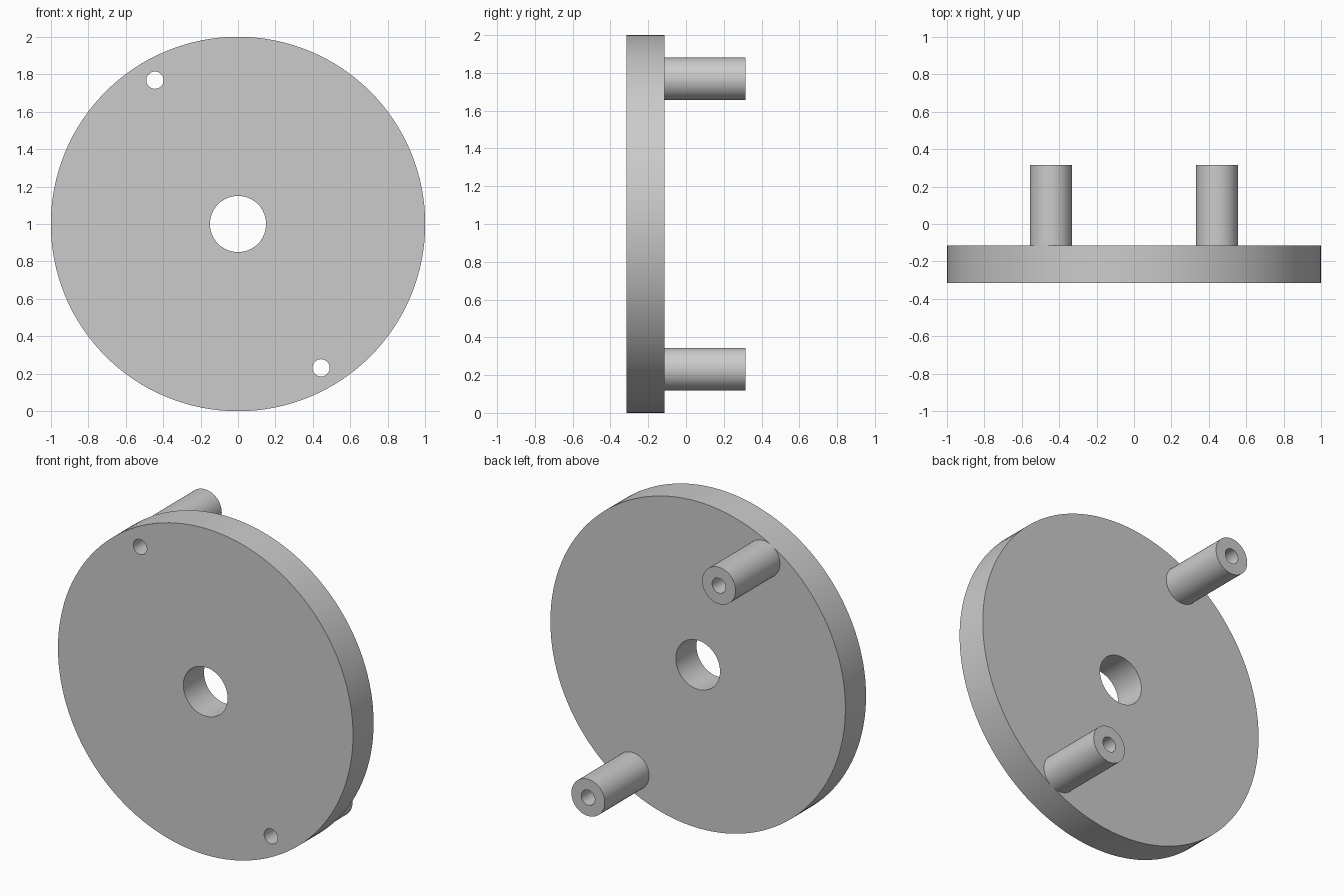
import bpy
from math import radians, sin, cos
from mathutils import Vector

if "Cube" in bpy.data.objects:
    bpy.data.objects.remove(bpy.data.objects["Cube"])

# Single plain grey
grey = bpy.data.materials.new("plain_grey")
grey.use_nodes = True
colour = (0.6, 0.6, 0.6, 1)
grey.diffuse_color = colour
grey.node_tree.nodes["Principled BSDF"].inputs["Base Color"].default_value = colour

FRONT, BACK, TIP = -0.315, -0.115, 0.315
POST_R, BORE_R, HUB_R = 0.113, 0.046, 0.15
ANGLE, REACH = radians(120), 0.887


def rod(name, x, z, radius, y0, y1, sides):
    """Cylinder lying along y."""
    bpy.ops.mesh.primitive_cylinder_add(
        vertices=sides, radius=radius, depth=y1 - y0,
        location=(x, (y0 + y1) / 2, z), rotation=(radians(90), 0, 0))
    obj = bpy.context.object
    obj.name = name
    obj.data.materials.append(grey)
    return obj


def drill(obj, x, z, radius, sides):
    """Cut a straight bore through obj along y."""
    cutter = rod("cutter", x, z, radius, -0.5, 0.5, sides)
    mod = obj.modifiers.new("bore", 'BOOLEAN')
    mod.operation, mod.solver, mod.object = 'DIFFERENCE', 'EXACT', cutter
    bpy.ops.object.select_all(action='DESELECT')
    obj.select_set(True)
    bpy.context.view_layer.objects.active = obj
    bpy.ops.object.modifier_apply(modifier=mod.name)
    bpy.data.objects.remove(cutter)


def smooth(obj):
    bpy.ops.object.select_all(action='DESELECT')
    obj.select_set(True)
    bpy.context.view_layer.objects.active = obj
    bpy.ops.object.shade_smooth_by_angle(angle=radians(30))


# Round plate with a centre hole
plate = rod("round_plate", 0, 1, 1, FRONT, BACK, 128)
drill(plate, 0, 1, HUB_R, 64)

# Two hollow posts on opposite sides, bored right through the plate
for name, side in (("right_upper_post", 1), ("left_lower_post", -1)):
    offset = Vector((cos(ANGLE), sin(ANGLE))) * REACH * side
    x, z = offset.x, 1 + offset.y
    drill(plate, x, z, BORE_R, 32)
    post = rod(name, x, z, POST_R, BACK, TIP, 48)
    drill(post, x, z, BORE_R, 32)
    smooth(post)
smooth(plate)
